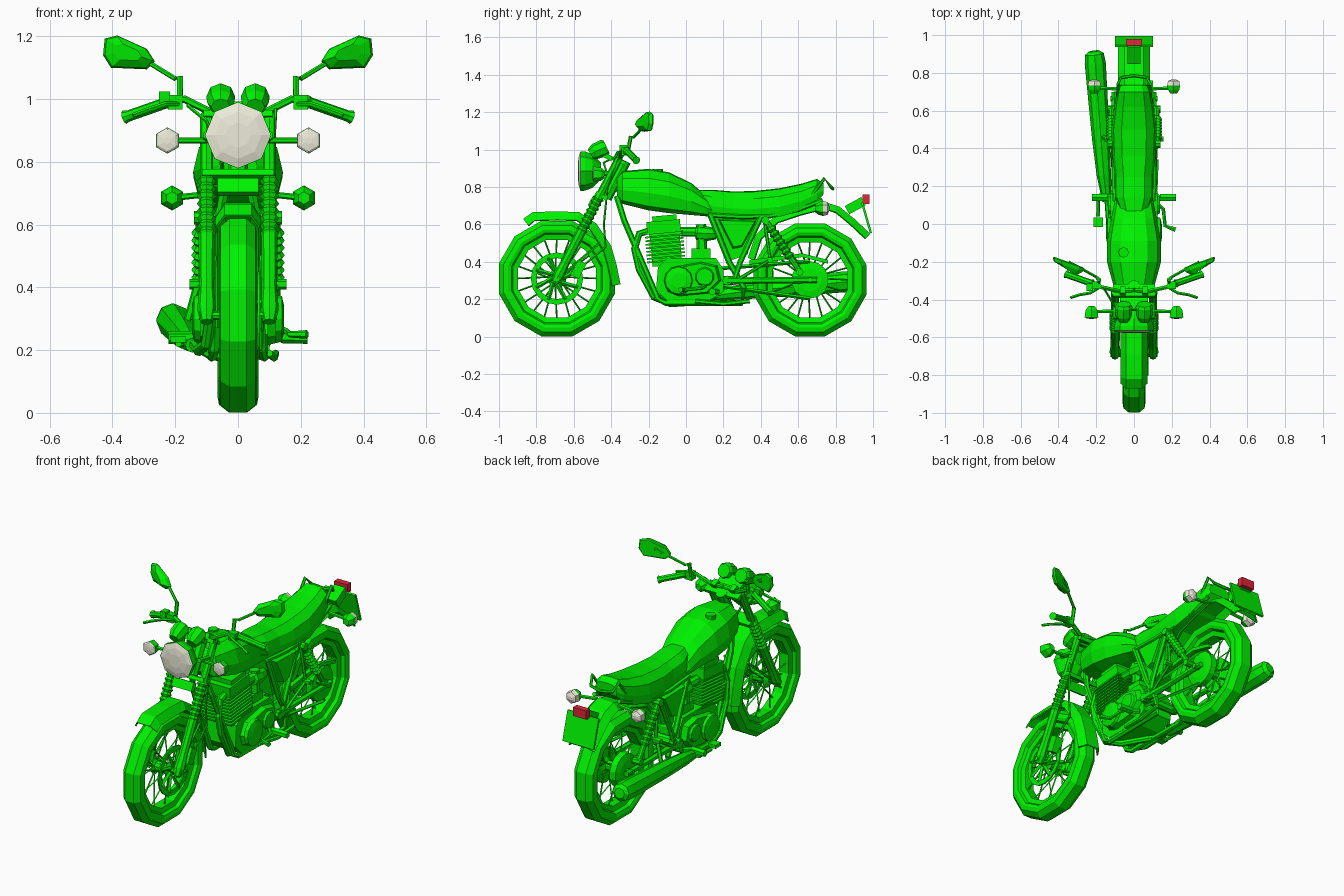
import bpy, bmesh, math
from mathutils import Vector, Matrix

if "Cube" in bpy.data.objects:
    bpy.data.objects.remove(bpy.data.objects["Cube"])


def material(name, rgb):
    m = bpy.data.materials.new(name)
    m.diffuse_color = (*rgb, 1)
    m.use_nodes = True
    m.node_tree.nodes["Principled BSDF"].inputs["Base Color"].default_value = m.diffuse_color
    return m


GREEN = material("green", (0.0, 0.88, 0.0))
CREAM = material("lens_cream", (0.86, 0.84, 0.7))
RED = material("lens_red", (0.75, 0.02, 0.04))
RAKE = -0.476


def make(name, verts, faces, mat=GREEN, mirror=False, solid=0):
    me = bpy.data.meshes.new(name)
    me.from_pydata([tuple(v) for v in verts], [], faces)
    bm = bmesh.new()
    bm.from_mesh(me)
    bmesh.ops.recalc_face_normals(bm, faces=bm.faces)
    bm.to_mesh(me)
    bm.free()
    me.materials.append(mat)
    ob = bpy.data.objects.new(name, me)
    bpy.context.collection.objects.link(ob)
    if solid:
        ob.modifiers.new("thickness", 'SOLIDIFY').thickness = solid
    if mirror:
        ob.modifiers.new("mirror", 'MIRROR').use_mirror_merge = False
    return ob


def skin(rings, cap=True, wrap=False):
    n, k = len(rings[0]), len(rings)
    verts = [v for r in rings for v in r]
    faces = []
    for i in range(k if wrap else k - 1):
        a, b = i * n, ((i + 1) % k) * n
        faces += [(a + j, a + (j + 1) % n, b + (j + 1) % n, b + j) for j in range(n)]
    if cap and not wrap:
        faces += [tuple(range(n)), tuple(range((k - 1) * n, k * n))]
    return verts, faces


def tube(name, pts, r, n=6, mat=GREEN, mirror=False):
    """Round section swept along points, one radius or one per point."""
    p = [Vector(q) for q in pts]
    rad = r if isinstance(r, (list, tuple)) else [r] * len(p)
    rings, u = [], None
    for i, c in enumerate(p):
        t = (p[min(i + 1, len(p) - 1)] - p[max(i - 1, 0)]).normalized()
        if u is None:
            u = Vector((0, 0, 1)) if abs(t.z) < 0.9 else Vector((0, 1, 0))
        u = (u - t * u.dot(t)).normalized()
        w = t.cross(u)
        rings.append([c + (u * math.cos(a) + w * math.sin(a)) * rad[i]
                      for a in (2 * math.pi * j / n for j in range(n))])
    return make(name, *skin(rings), mat, mirror)


def disc(name, x0, x1, y, z, r, n=12, mirror=False):
    return tube(name, [(x0, y, z), (x1, y, z)], r, n, mirror=mirror)


def ribbed(name, a, b, r0, r1, count, mirror=True, n=8):
    a, b = Vector(a), Vector(b)
    tube(name, [a.lerp(b, i / count) for i in range(count + 1)],
         [r1 if i % 2 else r0 for i in range(count + 1)], n, mirror=mirror)


def box(name, c, s, rot=0, mat=GREEN, mirror=False):
    m = Matrix.Translation(c) @ Matrix.Rotation(rot, 4, 'X')
    rings = [[m @ Vector((i * s[0] / 2, j * s[1] / 2, k * s[2] / 2))
              for i, j in ((-1, -1), (1, -1), (1, 1), (-1, 1))] for k in (-1, 1)]
    return make(name, *skin(rings), mat, mirror)


def plate(name, outline, x0, x1, inset=1.0, mirror=False):
    """Side outline in y,z pulled across x; the far face may be inset."""
    cy = sum(p[0] for p in outline) / len(outline)
    cz = sum(p[1] for p in outline) / len(outline)
    far = [(x1, cy + (y - cy) * inset, cz + (z - cz) * inset) for y, z in outline]
    return make(name, *skin([[(x0, y, z) for y, z in outline], far]), mirror=mirror)


def body(name, half, sections):
    """Loft along y of a symmetric section; sections are y, half width, bottom, top."""
    shape = half + [(-x, t) for x, t in reversed(half) if x > 0]
    return make(name, *skin([[(x * w, y, lo + t * (hi - lo)) for x, t in shape]
                             for y, w, lo, hi in sections]))


def fender(name, path, w, drop):
    rings = []
    for i, (y, z) in enumerate(path):
        a, b = path[max(i - 1, 0)], path[min(i + 1, len(path) - 1)]
        d = Vector((b[0] - a[0], b[1] - a[1])).normalized()
        rings.append([(x * w, y + d.y * o, z - d.x * o)
                      for x, o in ((-1, drop), (-.6, 0), (.6, 0), (1, drop))])
    verts = [v for r in rings for v in r]
    faces = [(i * 4 + j, i * 4 + j + 1, i * 4 + j + 5, i * 4 + j + 4)
             for i in range(len(path) - 1) for j in range(3)]
    make(name, verts, faces, solid=0.008)


def wheel(name, y, z, R, w):
    half = [(0.45, 0), (0.93, -.025), (1, -.05), (.9, -.068), (.6, -.076), (.5, -.105)]
    prof = [(x * w, R + d) for x, d in half] + [(-x * w, R + d) for x, d in reversed(half)]
    rings = []
    for k in range(12):
        a = (k + .5) * math.pi / 6
        rings.append([(x, y + r * math.cos(a), z + r * math.sin(a)) for x, r in prof])
    make(name + "_tyre_and_rim", *skin(rings, wrap=True))
    tube(name + "_hub", [(x, y, z) for x in (-.06, -.045, -.035, .035, .045, .06)],
         [.025, .05, .03, .03, .05, .025], 10)
    disc(name + "_axle", -.125, .125, y, z, .014, 8)
    for k in range(20):
        a = k * math.pi / 10
        b = a + (.22 if k % 4 < 2 else -.22)
        s = .04 if k % 2 else -.04
        tube(name + "_spoke", [(s, y + .04 * math.cos(b), z + .04 * math.sin(b)),
             (s * .2, y + (R - .09) * math.cos(a), z + (R - .09) * math.sin(a))], .0045, 4)


# wheels
FY, FZ, BY, BZ = -.69, .31, .663, .303
wheel("front_wheel", FY, FZ, .32, .06)
wheel("rear_wheel", BY, BZ, .312, .065)

# slotted front brake disc and caliper
ring = [[(x, FY + r * math.cos(a), FZ + r * math.sin(a)) for x, r in
         ((.062, .11), (.062, .14), (.07, .14), (.07, .11))]
        for a in (k * math.pi / 8 for k in range(16))]
make("brake_disc", *skin(ring, wrap=True))
for k in range(8):
    a = k * math.pi / 4
    tube("disc_arm", [(.064, FY + .03 * math.cos(a), FZ + .03 * math.sin(a)),
         (.066, FY + .12 * math.cos(a + .4), FZ + .12 * math.sin(a + .4))], .011, 4)
box("brake_caliper", (.085, -.575, .36), (.05, .05, .09), RAKE)

# rear drum, sprocket and chain
tube("rear_drum", [(-.085, BY, BZ), (-.075, BY, BZ), (-.04, BY, BZ)], [.06, .095, .1], 14)
tube("rear_sprocket", [(.045, BY, BZ), (.08, BY, BZ), (.088, BY, BZ)], [.1, .1, .06], 14)
for dz, fz in ((.1, .365), (-.1, .27)):
    tube("chain", [(.085, .19, fz), (.085, BY, BZ + dz)], .01, 4)
plate("chain_guard", [(.34, .41), (.62, .445), (.76, .41), (.76, .39), (.62, .425), (.34, .385)], .075, .1)


def fork(z, off=0, x=.1):
    return (x, FY + (z - FZ) * .516 + off, z)


# front fork, gaiters, clamps
tube("fork_lower_leg", [fork(.29), fork(.33), fork(.4), fork(.57)], [.02, .03, .024, .026], 8, mirror=True)
ribbed("fork_gaiter", fork(.56), fork(.75), .022, .031, 16)
tube("fork_upper_tube", [fork(.74), fork(.95)], .021, 8, mirror=True)
tube("steering_head", [fork(.74, .04, 0), fork(.94, .04, 0)], .032, 8)
box("lower_clamp", fork(.752, .01, 0), (.23, .07, .022), RAKE)
box("upper_clamp", fork(.94, .01, 0), (.22, .07, .022), RAKE)
box("fork_cover", fork(.72, -.02, 0), (.13, .03, .05), RAKE)
tube("brake_hose", [(.12, -.36, .97), (.11, -.42, .8), (.1, -.44, .6), (.1, -.43, .48), (.1, -.55, .38)], .006, 5)
tube("control_cable", [(-.16, -.34, .98), (-.1, -.44, .93), (-.05, -.4, .8), (-.05, -.25, .7)], .006, 5)

# fenders
fender("front_fender", [(-.87, .63), (-.82, .665), (-.69, .67), (-.57, .665), (-.48, .605),
                        (-.4, .485), (-.37, .38), (-.35, .28)], .072, .045)
tube("front_fender_stay", [(.075, -.46, .5), (.085, -.66, .33)], .007, 5, mirror=True)
fender("rear_fender", [(.33, .42), (.37, .54), (.47, .64), (.6, .685), (.74, .72), (.82, .695),
                       (.9, .63), (.985, .55)], .085, .035)

# headlight
tube("headlight_shell", [(0, y, .885) for y in (-.565, -.54, -.5, -.455)], [.106, .105, .09, .045], 8)
tube("headlight_lens", [(0, y, .885) for y in (-.578, -.574, -.565)], [.04, .075, .104], 8, CREAM)
tube("headlight_bracket", [(.1, -.5, .885), (.1, -.41, .87)], .014, 6, mirror=True)

# gauges, tilted to the rider
tube("gauge", [(.055, -.51, .975), (.055, -.485, .99), (.055, -.44, 1.008), (.055, -.425, 1.015)],
     [.03, .043, .046, .038], 8, mirror=True)
box("gauge_bracket", (0, -.425, .965), (.15, .07, .025), RAKE)

# turn signals
tube("front_signal_stem", [(.1, -.46, .868), (.225, -.465, .868)], .01, 6, mirror=True)
tube("front_signal_body", [(.225, y, .868) for y in (-.435, -.455, -.494)], [.018, .036, .042], 6, mirror=True)
tube("front_signal_lens", [(.225, y, .868) for y in (-.494, -.499, -.502)], [.041, .034, .012], 6, CREAM, True)
tube("rear_signal_stem", [(.07, .715, .70), (.21, .72, .685)], .01, 6, mirror=True)
tube("rear_signal_body", [(.21, y, .685) for y in (.69, .71, .732)], [.02, .034, .04], 6, mirror=True)
tube("rear_signal_lens", [(.21, y, .685) for y in (.732, .757, .766)], [.04, .034, .012], 6, CREAM, True)

# handlebar, grips, levers, switches
tube("handlebar", [(0, -.35, .965), (.08, -.355, .955), (.17, -.335, 1.0), (.21, -.32, .995), (.35, -.27, .945)],
     .012, 6, mirror=True)
tube("grip", [(.22, -.316, .991), (.23, -.312, .988), (.35, -.27, .946), (.362, -.265, .942)],
     [.023, .018, .018, .022], 8, mirror=True)
box("switch_block", (.2, -.325, .99), (.045, .04, .045), mirror=True)
tube("lever", [(.19, -.34, .985), (.23, -.365, .985), (.29, -.375, .965), (.335, -.39, .948)], .008, 5, mirror=True)
box("fluid_reservoir", (-.235, -.335, 1.005), (.035, .04, .04))
box("bar_riser", (.06, -.36, .955), (.03, .04, .05), RAKE, mirror=True)

# mirrors
tube("mirror_stem", [(.185, -.31, .99), (.185, -.295, 1.07), (.2, -.28, 1.065), (.29, -.23, 1.12), (.345, -.205, 1.15)],
     [.01, .011, .008, .008, .012], 6, mirror=True)
shape = [(.265, 1.12), (.29, 1.16), (.385, 1.203), (.425, 1.193), (.43, 1.14), (.405, 1.1), (.29, 1.095)]
rings = [[(.35 + (x - .35) * s, -.21 + (x - .35) * .33 + d, 1.15 + (z - 1.15) * s) for x, z in shape]
         for s, d in ((.5, -.035), (.92, -.015), (1, .005), (.9, .01))]
make("mirror_head", *skin(rings), mirror=True)

# tank and seat
body("fuel_tank", [(0, 1), (.5, .97), (.87, .77), (1, .42), (.88, .1), (.4, 0)],
     [(-.37, .06, .75, .845), (-.34, .105, .71, .885), (-.2, .143, .675, .897), (-.09, .142, .66, .878),
      (.03, .12, .65, .82), (.11, .105, .643, .75), (.165, .09, .64, .69)])
tube("fuel_cap", [(-.055, -.15, .87), (-.055, -.15, .897)], .028, 8)
body("seat", [(0, 1), (.55, .97), (.9, .72), (1, .35), (.93, 0)],
     [(.06, .07, .7, .785), (.14, .1, .65, .785), (.25, .1, .635, .776), (.36, .115, .63, .778),
      (.5, .12, .64, .793), (.62, .105, .675, .818), (.7, .09, .72, .843), (.735, .07, .76, .82)])

# frame
tube("down_tube", [(.035, -.37, .75), (.06, -.33, .62), (.075, -.15, .2), (.08, -.11, .18), (.085, .3, .18),
                   (.1, .31, .26), (.1, .23, .4), (.1, .13, .65)], .016, mirror=True)
tube("backbone", [(0, -.35, .8), (0, .1, .68), (0, .4, .62)], .03)
tube("rear_frame", [(.1, .12, .65), (.105, .3, .64), (.105, .45, .645), (.09, .6, .68), (.08, .73, .73)],
     .013, mirror=True)
tube("frame_triangle", [(.105, .4, .64), (.105, .29, .4), (.105, .25, .28)], .015, mirror=True)
tube("passenger_peg_mount", [(.11, .27, .3), (.12, .45, .41), (.11, .42, .62)], .01, mirror=True)
disc("passenger_peg", .11, .155, .45, .41, .016, 6, True)
plate("side_cover", [(.17, .63), (.38, .625), (.3, .48), (.25, .47)], .07, .12, .88, True)
plate("air_box", [(.15, .64), (.37, .64), (.33, .44), (.22, .4)], -.07, .07)

# swingarm and shocks
tube("swingarm", [(.1, .2, .3), (.1, .4, .3), (.105, .7, .303)], [.025, .017, .017], 6, mirror=True)
disc("swingarm_pivot", -.12, .12, .22, .3, .026, 8)
ribbed("shock_spring", (.12, .45, .585), (.12, .56, .42), .018, .029, 14)
tube("shock_body", [(.12, .42, .63), (.12, .61, .345)], .016, 8, mirror=True)
disc("shock_top_mount", .09, .14, .425, .622, .022, 8, True)
disc("shock_bottom_mount", .09, .14, .608, .345, .02, 8, True)

# engine
plate("crankcase", [(-.15, .37), (-.1, .42), (.16, .42), (.2, .36), (.2, .24), (.12, .19), (-.1, .19), (-.16, .25)], -.095, .095)
plate("engine_cover", [(-.12, .3), (-.08, .37), (.08, .4), (.17, .38), (.19, .3), (.12, .23), (-.04, .215), (-.1, .24)],
      .09, .125, .9, True)
tube("engine_round_cover", [(.12, -.04, .3), (.14, -.04, .3), (.147, -.04, .3)], [.078, .072, .04], 12, mirror=True)
tube("engine_small_cover", [(.12, .1, .32), (.137, .1, .32)], [.055, .045], 10, mirror=True)
TILT = .09
box("cylinder_core", (0, -.11, .5), (.165, .16, .24), TILT)
for k in range(9):
    s = k * .019
    box("cylinder_fin", (0, -.105 - s * TILT, .405 + s), (.2, .205, .009), TILT)
box("cylinder_head", (0, -.12, .59), (.19, .18, .06), TILT)
box("cam_cover", (0, -.115, .63), (.17, .13, .035), TILT)
tube("carburettor", [(.05, -.03, .56), (.05, .05, .56), (.05, .06, .555), (.05, .11, .55), (.05, .16, .55)],
     [.026, .026, .04, .04, .03], 8, mirror=True)
tube("carburettor_bowl", [(.05, .08, .6), (.05, .085, .47)], .028, 6, mirror=True)
box("starter_motor", (0, .08, .44), (.14, .1, .06))

# exhaust
tube("right_header", [(.055, -.18, .57), (.06, -.25, .55), (.065, -.275, .47), (.065, -.25, .36), (.06, -.17, .21),
                      (.02, -.08, .175), (-.08, .06, .185), (-.14, .16, .22)], .019, 8)
tube("left_header", [(-.055, -.18, .57), (-.06, -.25, .55), (-.07, -.275, .47), (-.08, -.25, .36), (-.1, -.16, .22),
                     (-.125, -.05, .2), (-.14, .16, .22)], .019, 8)
tube("muffler", [(-.145, .12, .215), (-.16, .26, .235), (-.175, .45, .255), (-.205, .85, .293), (-.21, .9, .3), (-.212, .915, .302)],
     [.023, .038, .047, .056, .05, .03], 8)
tube("muffler_bracket", [(-.13, .45, .41), (-.165, .46, .28)], .012, 5)

# pegs, pedals, stand
tube("foot_peg", [(.1, .17, .24), (.13, .14, .242), (.14, .14, .242), (.222, .14, .24)], [.014, .014, .02, .02], 6, mirror=True)
tube("gear_lever", [(.13, .1, .27), (.155, .08, .26), (.165, -.01, .25), (.22, -.03, .25)], [.012, .01, .01, .014], 6)
tube("brake_pedal", [(-.12, .18, .23), (-.19, .15, .22), (-.19, .04, .22)], .011, 6)
box("brake_pedal_pad", (-.19, .01, .235), (.05, .05, .02))
tube("side_stand", [(.1, .05, .19), (.115, .2, .175), (.12, .34, .19)], .012, 6)

# tail: grab rail, plate, tail light
tube("grab_rail", [(.085, .66, .74), (.085, .74, .845), (.07, .775, .8), (0, .785, .79)], .009, 6, mirror=True)
box("plate_holder", (0, .965, .635), (.2, .012, .17), .28)
box("tail_light_bracket", (0, .905, .7), (.07, .1, .05), .5)
box("tail_light", (0, .962, .735), (.085, .036, .05), 0, RED)
